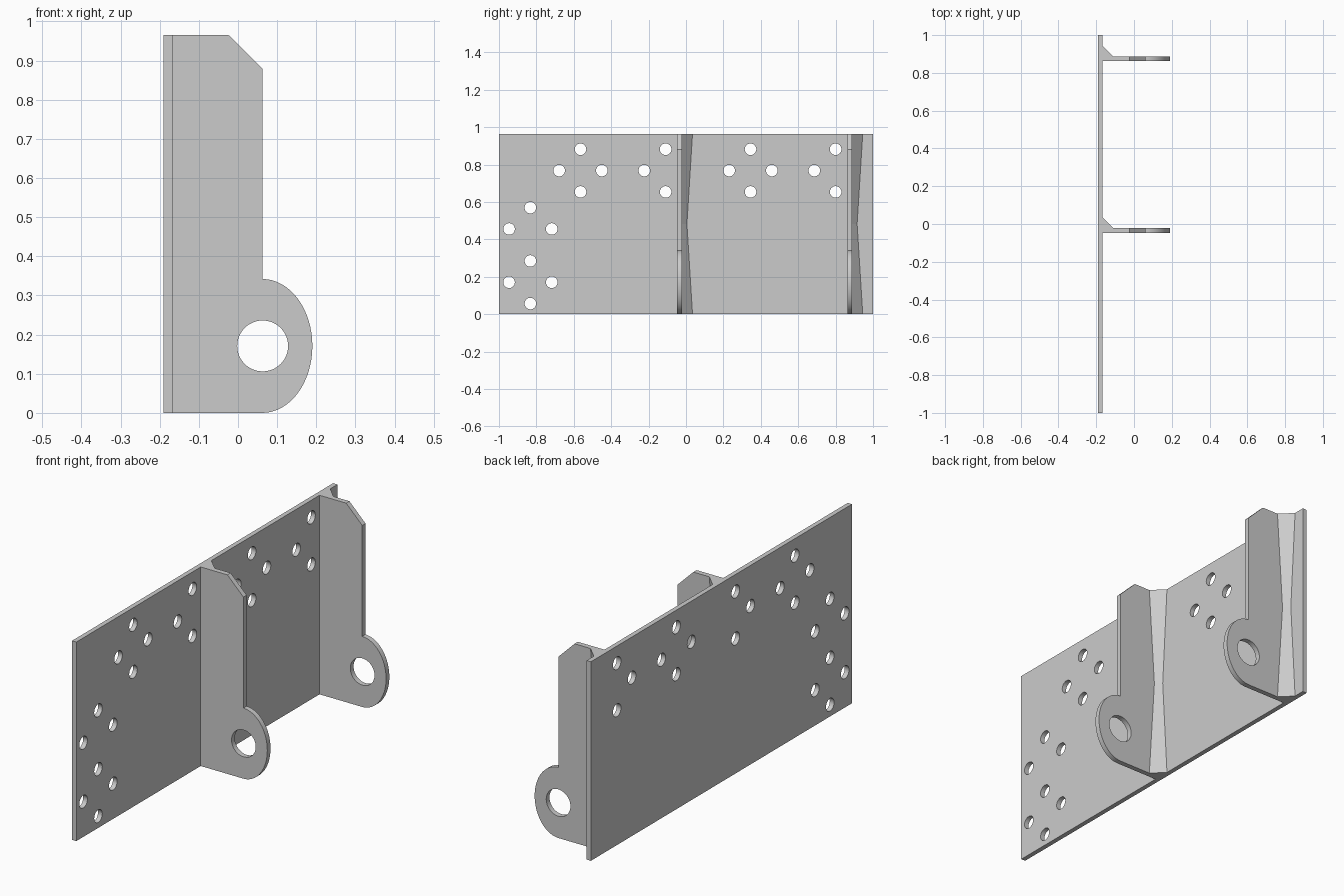
import bpy, bmesh
from math import sin, cos, pi, radians
from mathutils import Matrix

if "Cube" in bpy.data.objects:
    bpy.data.objects.remove(bpy.data.objects["Cube"])

steel = bpy.data.materials.new("plain_grey_steel")
steel.use_nodes = True
GREY = (0.6, 0.6, 0.6, 1)
steel.diffuse_color = GREY
steel.node_tree.nodes["Principled BSDF"].inputs["Base Color"].default_value = GREY

HEIGHT = 0.965
BACK, FACE = -0.19, -0.167        # plate faces along x
RIB_T = 0.025
RIB_Y = (-0.0345, 0.8755)         # centre of each bracket


def arc(cx, cy, rx, ry, start=0, end=2 * pi, n=32):
    return [(cx + rx * cos(start + (end - start) * i / n),
             cy + ry * sin(start + (end - start) * i / n)) for i in range(n)]


def add_object(name, mesh):
    obj = bpy.data.objects.new(name, mesh)
    bpy.context.collection.objects.link(obj)
    mesh.materials.clear()
    mesh.materials.append(steel)
    return obj


def sheet(name, loops, thickness, matrix):
    """Cut a flat sheet from an outline with holes, then stand it up."""
    curve = bpy.data.curves.new(name, "CURVE")
    curve.dimensions = "2D"
    curve.fill_mode = "BOTH"
    curve.extrude = thickness / 2
    for loop in loops:
        spline = curve.splines.new("POLY")
        spline.points.add(len(loop) - 1)
        for p, (x, y) in zip(spline.points, loop):
            p.co = (x, y, 0, 1)
        spline.use_cyclic_u = True
    temp = bpy.data.objects.new("outline", curve)
    bpy.context.collection.objects.link(temp)
    graph = bpy.context.evaluated_depsgraph_get()
    mesh = bpy.data.meshes.new_from_object(temp.evaluated_get(graph))
    bpy.data.objects.remove(temp)
    bm = bmesh.new()
    bm.from_mesh(mesh)
    bmesh.ops.remove_doubles(bm, verts=bm.verts, dist=1e-5)
    bmesh.ops.transform(bm, matrix=matrix, verts=bm.verts)
    bmesh.ops.recalc_face_normals(bm, faces=bm.faces)
    bm.to_mesh(mesh)
    bm.free()
    obj = add_object(name, mesh)
    bpy.ops.object.select_all(action="DESELECT")
    obj.select_set(True)
    bpy.context.view_layer.objects.active = obj
    bpy.ops.object.shade_smooth_by_angle(angle=radians(30))


# Bolt holes: groups laid out as diamonds, some with one corner left out
STEP = 0.114
CORNERS = {"T": (0, STEP), "L": (-STEP, 0), "R": (STEP, 0), "B": (0, -STEP)}
groups = [(-0.832, 0.456, "TLR"), (-0.832, 0.171, "TLRB")]
for shift in (0, 0.909):
    groups += [(-0.564 + shift, 0.768, "TLRB"), (-0.109 + shift, 0.768, "TLB")]
bolt_holes = [arc(y + CORNERS[c][0], z + CORNERS[c][1], 0.031, 0.031, n=24)
              for y, z, corners in groups for c in corners]

# Back plate
plate_outline = [(-1, 0), (1, 0), (1, HEIGHT), (-1, HEIGHT)]
stand_plate = Matrix(((0, 0, 1, (BACK + FACE) / 2), (1, 0, 0, 0),
                      (0, 1, 0, 0), (0, 0, 0, 1)))
sheet("back_plate", [plate_outline] + bolt_holes, FACE - BACK, stand_plate)

# Bracket outline: clipped top corner and rounded lug with a pin hole
EDGE, LUG = 0.062, 0.171
bracket_outline = ([(FACE, HEIGHT), (FACE, 0)]
                   + arc(EDGE, LUG, 0.19 - EDGE, LUG, -pi / 2, pi / 2)
                   + [(EDGE, 2 * LUG), (EDGE, 0.88), (-0.024, HEIGHT)])
pin_hole = arc(0.063, LUG, 0.065, 0.065, n=48)


def weld(name, y):
    """Triangular fillet that narrows at mid height."""
    bm = bmesh.new()
    rings = [[bm.verts.new(p) for p in ((FACE, y, z), (FACE + s, y, z), (FACE, y + s, z))]
             for z, s in ((0, 0.057), (HEIGHT / 2, 0.027), (HEIGHT, 0.057))]
    for low, high in zip(rings, rings[1:]):
        for i in range(3):
            j = (i + 1) % 3
            bm.faces.new((low[i], low[j], high[j], high[i]))
    bm.faces.new(rings[0])
    bm.faces.new(rings[-1])
    bmesh.ops.recalc_face_normals(bm, faces=bm.faces)
    mesh = bpy.data.meshes.new(name)
    bm.to_mesh(mesh)
    bm.free()
    add_object(name, mesh)


# Two brackets, each with a fillet on its rear side
for label, y in zip(("front", "rear"), RIB_Y):
    stand = Matrix.Translation((0, y, 0)) @ Matrix.Rotation(pi / 2, 4, "X")
    sheet(label + "_bracket", [bracket_outline, pin_hole], RIB_T, stand)
    weld(label + "_weld_fillet", y + RIB_T / 2)
